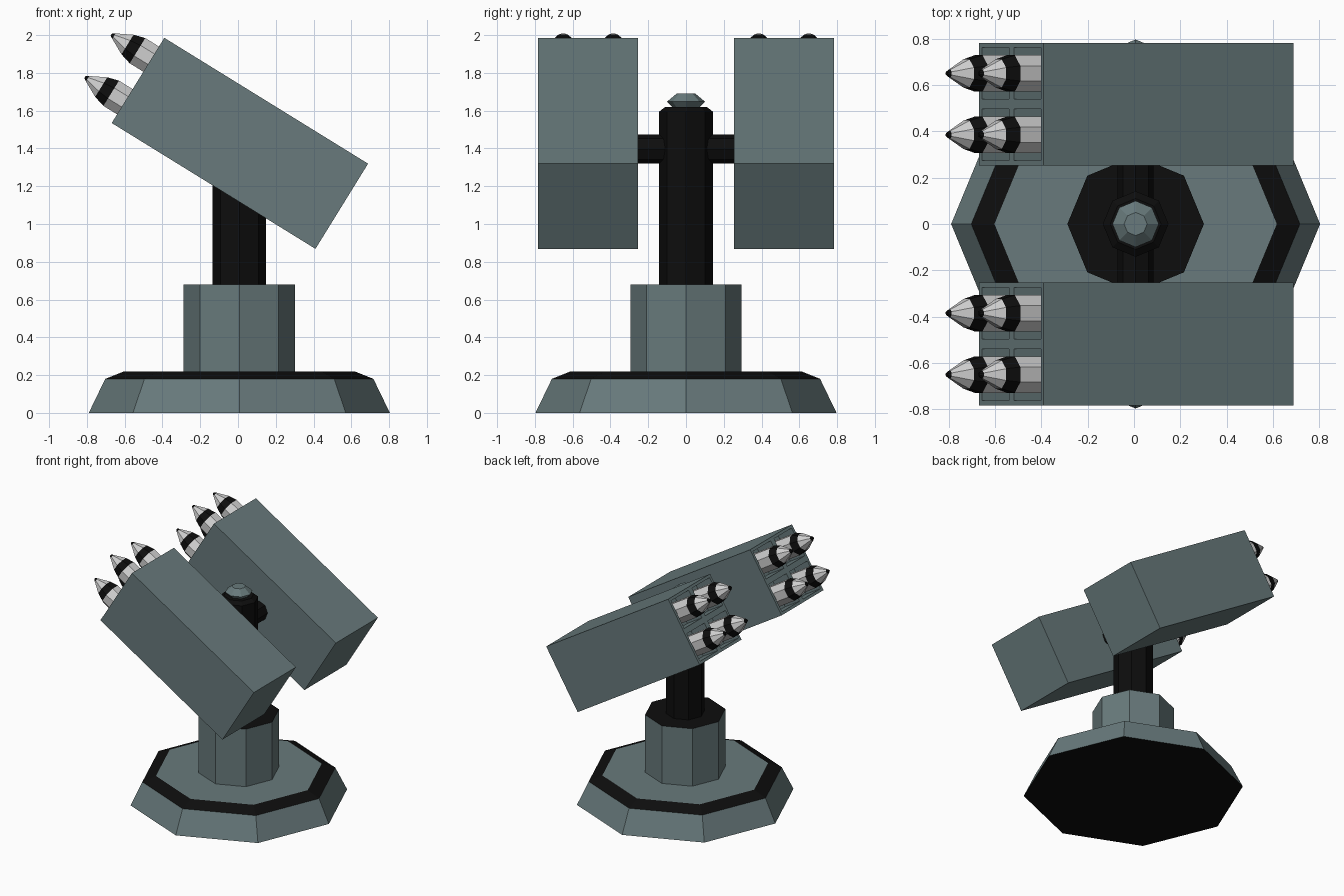
import bpy, bmesh, math
from mathutils import Matrix, Vector

if "Cube" in bpy.data.objects:
    bpy.data.objects.remove(bpy.data.objects["Cube"])

CX = 0.007                      # axis of the mount
TILT = math.radians(-58.3)      # launch direction, tipped from +z towards -x
POD_LEN, POD_W = 1.268, 0.53


def material(name, rgb):
    m = bpy.data.materials.new(name)
    m.diffuse_color = (*rgb, 1.0)
    m.use_nodes = True
    m.node_tree.nodes["Principled BSDF"].inputs["Base Color"].default_value = m.diffuse_color
    return m


GREY = material("slate grey", (0.138, 0.194, 0.200))
BLACK = material("black", (0.004, 0.004, 0.004))
WHITE = material("pale grey", (0.62, 0.62, 0.62))
MATS = [GREY, BLACK, WHITE]
G, B, W = 0, 1, 2


def finish(name, bm, matrix):
    mesh = bpy.data.meshes.new(name)
    bm.to_mesh(mesh)
    bm.free()
    for m in MATS:
        mesh.materials.append(m)
    ob = bpy.data.objects.new(name, mesh)
    ob.matrix_world = matrix
    bpy.context.collection.objects.link(ob)
    return ob


def lathe(name, profile, colours, matrix, sides=8, turn=0.0):
    """Faceted turned part: profile of (radius, height); colours are
    bottom cap, each band going up, top cap."""
    bm = bmesh.new()
    rings = []
    for r, z in profile:
        rings.append([bm.verts.new((r * math.cos(turn + math.tau * i / sides),
                                    r * math.sin(turn + math.tau * i / sides), z))
                      for i in range(sides)])
    bm.faces.new(rings[0][::-1]).material_index = colours[0]
    for k, (lo, hi) in enumerate(zip(rings, rings[1:])):
        for i in range(sides):
            j = (i + 1) % sides
            f = bm.faces.new((lo[i], lo[j], hi[j], hi[i]))
            f.material_index = colours[k + 1]
    bm.faces.new(rings[-1]).material_index = colours[-1]
    return finish(name, bm, matrix)


def launch_pod(name, matrix):
    """Box along local z with four square tubes sunk into its +z end."""
    bm = bmesh.new()
    bmesh.ops.create_grid(bm, x_segments=2, y_segments=2, size=POD_W / 2)
    bmesh.ops.translate(bm, verts=bm.verts, vec=(0, 0, POD_LEN / 2))
    mouth = bm.faces[:]
    new = bmesh.ops.extrude_face_region(bm, geom=mouth, use_keep_orig=True)
    low = [v for v in new["geom"] if isinstance(v, bmesh.types.BMVert)]
    bmesh.ops.translate(bm, verts=low, vec=(0, 0, -POD_LEN))
    bmesh.ops.recalc_face_normals(bm, faces=bm.faces)
    mouth = [f for f in bm.faces if f.calc_center_median().z > POD_LEN / 2 - 0.001]
    bmesh.ops.inset_individual(bm, faces=mouth, thickness=0.03)
    bmesh.ops.inset_individual(bm, faces=mouth, thickness=0.0, depth=-0.15)
    return finish(name, bm, matrix)


# Base, pedestal, post and cap
axis = Matrix.Translation((CX, 0, 0))
lathe("base", [(0.797, 0), (0.71, 0.18), (0.61, 0.22)], [B, G, B, G], axis)
lathe("pedestal", [(0.295, 0.21), (0.295, 0.68)], [G, G, B], axis)
lathe("post", [(0.142, 0.67), (0.142, 1.595), (0.11, 1.62)], [B] * 4, axis)
lathe("post_cap", [(0.065, 1.61), (0.10, 1.648), (0.05, 1.69)], [G] * 4, axis)

# Crossbar carrying the pods
lathe("crossbar", [(0.078, -0.26), (0.078, 0.26)], [B] * 3,
      Matrix.Translation((CX, 0, 1.397)) @ Matrix.Rotation(math.pi / 2, 4, 'X'))

# Two pods, each with four missiles
missile = [(0.085, -0.14), (0.085, 0.085), (0.066, 0.147), (0.018, 0.232), (0.008, 0.248)]
for side, y in (("left", 0.518), ("right", -0.518)):
    pod = Matrix.Translation((CX + 0.003, y, 1.427)) @ Matrix.Rotation(TILT, 4, 'Y')
    launch_pod(side + "_pod", pod)
    for a in (-1, 1):
        for b in (-1, 1):
            at = Vector((a * POD_W / 4, b * POD_W / 4, POD_LEN / 2))
            lathe(side + "_missile", missile, [W, W, B, W, B, B],
                  pod @ Matrix.Translation(at), turn=math.pi / 8)
